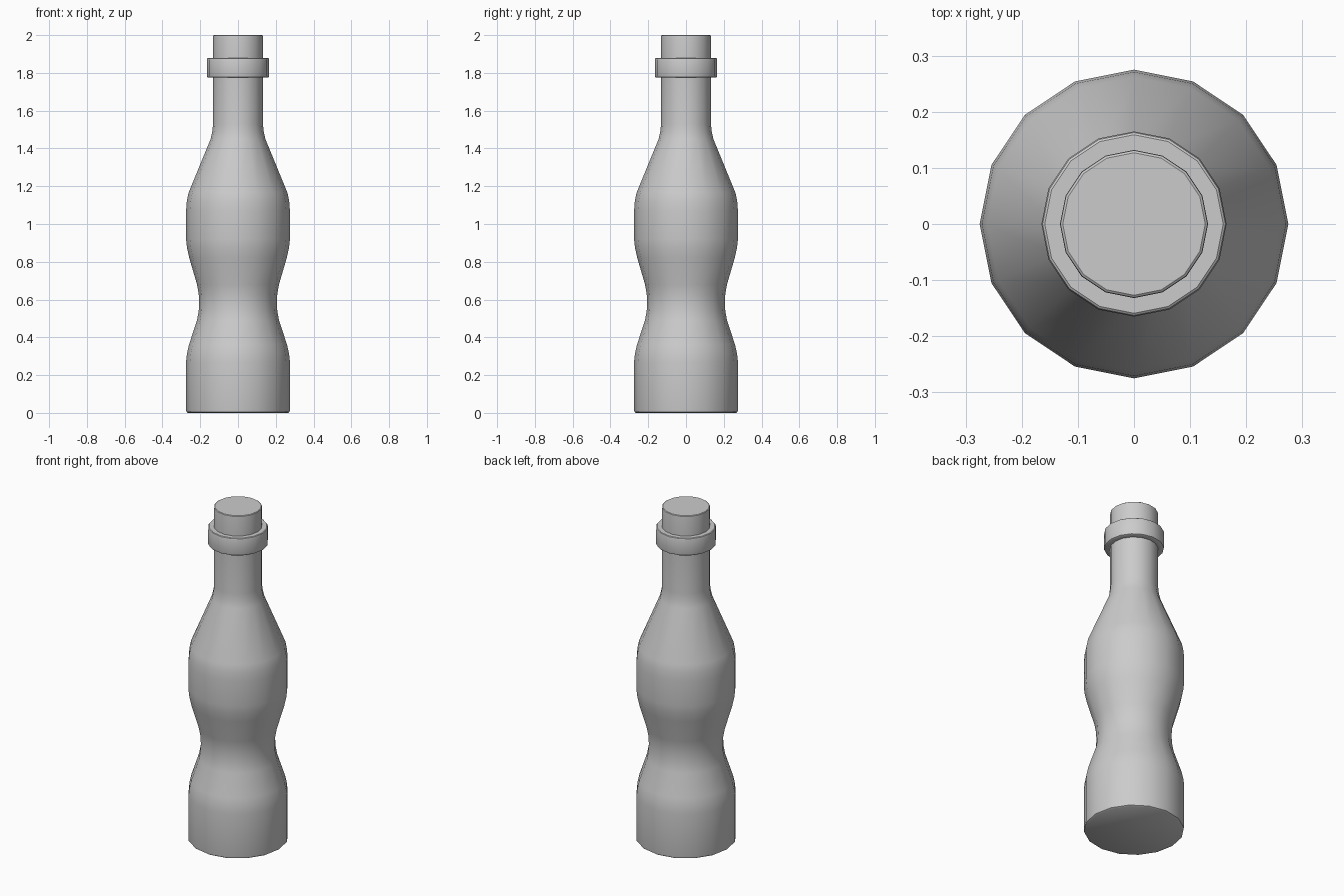
import bpy, bmesh, math

if "Cube" in bpy.data.objects:
    bpy.data.objects.remove(bpy.data.objects["Cube"])

SIDES = 16


def lathe(name, profile):
    """Revolve (radius, z) points into a closed solid with flat end caps."""
    bm = bmesh.new()
    rings = []
    for r, z in profile:
        rings.append([bm.verts.new((r * math.cos(math.tau * i / SIDES),
                                    r * math.sin(math.tau * i / SIDES), z))
                      for i in range(SIDES)])
    for a, b in zip(rings, rings[1:]):
        for i in range(SIDES):
            j = (i + 1) % SIDES
            bm.faces.new((a[i], a[j], b[j], b[i]))
    bm.faces.new(rings[0][::-1])
    bm.faces.new(rings[-1])
    mesh = bpy.data.meshes.new(name)
    bm.to_mesh(mesh)
    bm.free()
    obj = bpy.data.objects.new(name, mesh)
    bpy.context.collection.objects.link(obj)
    bpy.context.view_layer.objects.active = obj
    obj.select_set(True)
    bpy.ops.object.shade_smooth_by_angle(angle=math.radians(35))
    obj.select_set(False)
    return obj


# Whole bottle: base, pinched waist, shoulder, neck, lip ring and mouth
lathe("bottle", [
    (0.265, 0.0), (0.273, 0.005), (0.275, 0.015),
    (0.275, 0.27), (0.270, 0.315), (0.260, 0.36),
    (0.217, 0.49), (0.208, 0.54), (0.206, 0.585), (0.208, 0.63), (0.217, 0.68),
    (0.258, 0.82), (0.270, 0.875), (0.275, 0.92),
    (0.275, 1.07), (0.271, 1.12), (0.262, 1.165),
    (0.145, 1.45), (0.136, 1.49), (0.132, 1.53),
    (0.132, 1.775),
    (0.158, 1.775), (0.163, 1.778), (0.165, 1.785),
    (0.165, 1.87), (0.163, 1.877), (0.159, 1.88),
    (0.132, 1.88),
    (0.132, 1.99), (0.131, 1.997), (0.127, 2.0),
])
